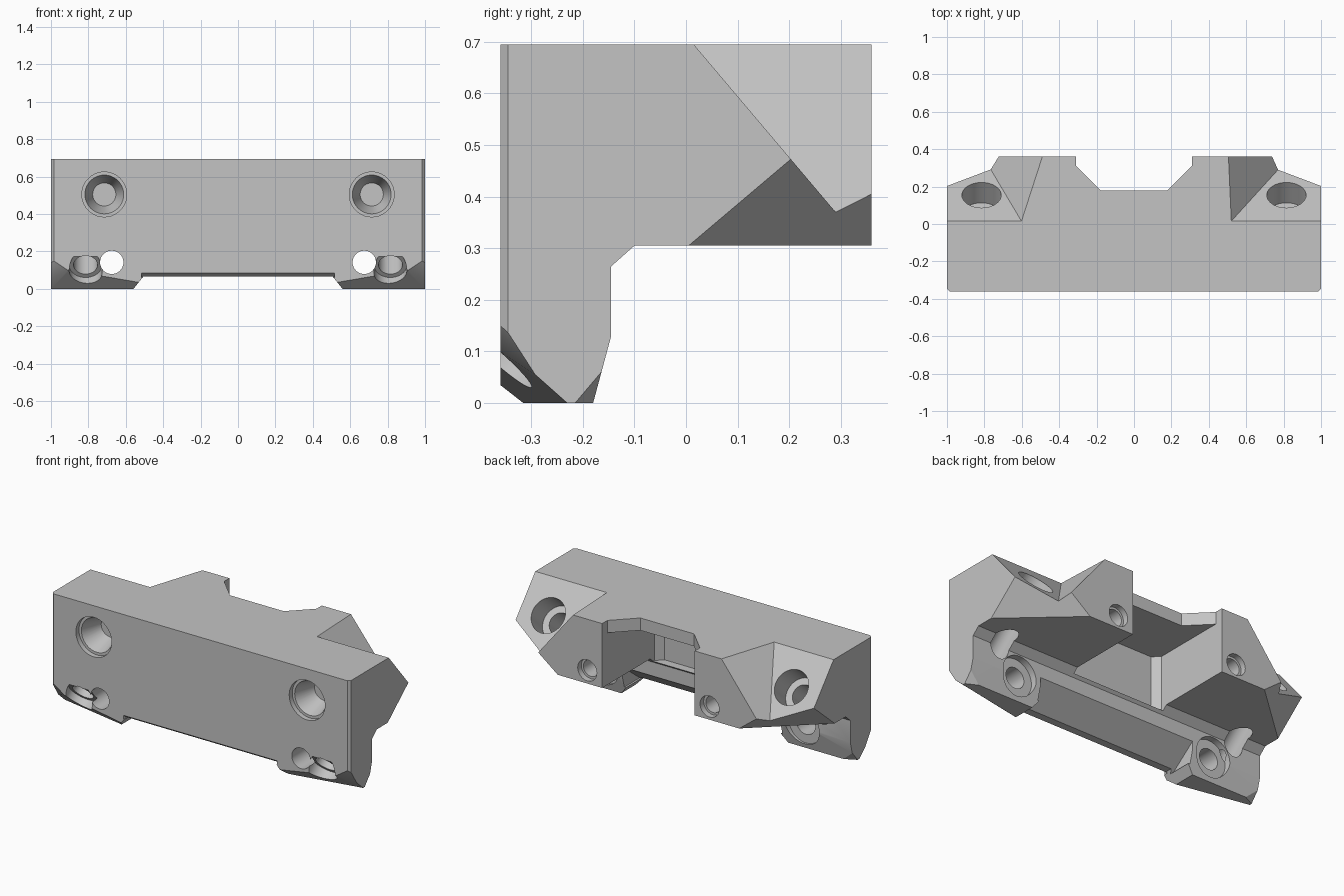
import bpy, bmesh, math
from mathutils import Vector, Matrix

if "Cube" in bpy.data.objects:
    bpy.data.objects.remove(bpy.data.objects["Cube"])

grey = bpy.data.materials.new("plain_grey")
grey.use_nodes = True
colour = (0.55, 0.55, 0.55, 1)
grey.diffuse_color = colour
grey.node_tree.nodes["Principled BSDF"].inputs["Base Color"].default_value = colour


def finish(name, bm):
    bmesh.ops.recalc_face_normals(bm, faces=bm.faces[:])
    mesh = bpy.data.meshes.new(name)
    bm.to_mesh(mesh)
    bm.free()
    mesh.materials.append(grey)
    obj = bpy.data.objects.new(name, mesh)
    bpy.context.collection.objects.link(obj)
    return obj


def prism(name, points, axis, low, high):
    """Extrude a 2D profile along one axis."""
    bm = bmesh.new()

    def place(p, depth):
        co = list(p)
        co.insert("xyz".index(axis), depth)
        return bm.verts.new(co)
    face = bm.faces.new([place(p, low) for p in points])
    move = Vector([high - low if a == axis else 0 for a in "xyz"])
    new = bmesh.ops.extrude_face_region(bm, geom=[face])["geom"]
    bmesh.ops.translate(bm, vec=move, verts=[v for v in new if isinstance(v, bmesh.types.BMVert)])
    return finish(name, bm)


def wedge(name, low, high, planes, keep, side):
    """Box trimmed by planes (three points each), keeping the part around a point."""
    bm = bmesh.new()
    low, high = Vector(low), Vector(high)
    bmesh.ops.create_cube(bm, size=1, matrix=Matrix.Translation((low + high) / 2)
                          @ Matrix.Diagonal((*(high - low), 1)))
    for plane in planes:
        a, b, c = map(Vector, plane)
        n = (b - a).cross(c - a).normalized()
        if n.dot(Vector(keep) - a) > 0:
            n = -n
        cut = bmesh.ops.bisect_plane(bm, geom=bm.verts[:] + bm.edges[:] + bm.faces[:],
                                     plane_co=a, plane_no=n, clear_outer=True)["geom_cut"]
        bmesh.ops.edgeloop_fill(bm, edges=[e for e in cut if isinstance(e, bmesh.types.BMEdge)])
    bmesh.ops.scale(bm, vec=(side, 1, 1), verts=bm.verts[:])
    return finish(name, bm)


def bore(name, start, end, r1, r2=None):
    """Round cutter between two points."""
    start, end = Vector(start), Vector(end)
    d = end - start
    bm = bmesh.new()
    bmesh.ops.create_cone(bm, cap_ends=True, segments=40, radius1=r1,
                          radius2=r1 if r2 is None else r2, depth=d.length,
                          matrix=Matrix.Translation((start + end) / 2)
                          @ d.to_track_quat("Z", "Y").to_matrix().to_4x4())
    return finish(name, bm)


# L-shaped body
body = prism("bracket_body", [(-.36, 0), (-.18, 0), (-.145, .13), (-.145, .265), (-.1, .305),
                              (.36, .305), (.36, .695), (-.36, .695)], "x", -1, 1)


def carve(cutter):
    mod = body.modifiers.new("cut", "BOOLEAN")
    mod.operation = "DIFFERENCE"
    mod.solver = "EXACT"
    mod.object = cutter
    bpy.context.view_layer.objects.active = body
    bpy.ops.object.modifier_apply(modifier=mod.name)
    bpy.data.objects.remove(cutter)


# Rear notch, hollow below the top plate, and raised lower edge
carve(prism("rear_notch", [(-.31, .4), (-.31, .31), (-.18, .18), (.18, .18), (.31, .31), (.31, .4)],
            "z", .5, .8))
carve(prism("rear_hollow", [(-.31, .4), (-.31, -.14), (-.27, -.18), (.27, -.18), (.31, -.14), (.31, .4)],
            "z", .28, .62))
carve(prism("lower_gap", [(-.575, -.02), (-.505, .067), (.505, .067), (.575, -.02)], "y", -.5, 0))
carve(prism("lip_chamfer", [(-.38, .1), (-.33, .06), (-.38, .06)], "x", -.515, .515))
carve(prism("lip_slope", [(-.315, .05), (-.1, .215), (-.1, .05)], "x", -.53, .53))

axis = Vector((0, .763, .646))
pocket_slope = [(1, .015, .695), (.8, .015, .695), (1, .29, .37)]
pocket_wall = {1: [(.52, .02, .695), (.505, .36, .695), (.77, .29, .37)],
               -1: [(.6, .02, .695), (.49, .36, .695), (.765, .29, .37)]}

for s in (1, -1):
    # Sloped screw pocket and slanted underside
    carve(wedge("pocket", (.3, -.1, .2), (1.2, .5, .9), [pocket_slope, pocket_wall[s]],
                (1.1, .45, .85), s))
    carve(wedge("underside", (.4, -.09, .2), (1.2, .5, .6),
                [[(1, .005, .305), (1, .2, .47), (.77, .29, .37)]], (1.1, .4, .25), s))

    # Foot chamfers and bevelled front corner
    carve(wedge("foot_front", (.45, -.5, -.2), (1.2, -.1, .3),
                [[(.56, -.36, .04), (.91, -.36, .1), (.56, -.315, 0)]], (.8, -.45, -.15), s))
    carve(wedge("foot_corner", (.8, -.5, -.2), (1.2, -.1, .3),
                [[(.91, -.36, .1), (.97, -.36, .14), (1, -.305, .075)]], (1.1, -.45, -.15), s))
    carve(wedge("foot_back", (.8, -.3, -.2), (1.2, -.1, .2),
                [[(1, -.16, .065), (1, -.215, 0), (.93, -.18, 0)]], (1.15, -.15, -.15), s))
    carve(wedge("front_edge", (.9, -.5, -.2), (1.2, -.2, .9),
                [[(1, -.345, 0), (.985, -.36, 0), (1, -.345, 1)]], (1.1, -.45, .3), s))

    # Angled screw hole with recesses at both ends
    seat = Vector((s * .815, .16, .535))
    carve(bore("screw_head", seat + axis * .3, seat - axis * .15, .105))
    carve(bore("screw_shaft", seat, seat - axis * .95, .064))
    carve(bore("screw_exit", seat - axis * .63, seat - axis * .95, .088))

    # Straight hole through the foot with a shallow rear recess
    x = s * .675
    carve(bore("foot_hole", (x, -.5, .142), (x, 0, .142), .0625))
    carve(bore("foot_recess", (x, -.185, .142), (x, -.11, .142), .115))

    # Tapered front recess
    x = s * .715
    carve(bore("front_recess", (x, -.4, .505), (x, -.33, .505), .12))
    carve(bore("front_taper", (x, -.34, .505), (x, -.2, .505), .107, .062))

    # Blind rear hole with a wider mouth
    x = s * .41
    carve(bore("rear_hole", (x, .45, .385), (x, .2, .385), .05))
    carve(bore("rear_mouth", (x, .45, .385), (x, .325, .385), .064))

# Smooth bores, sharp edges
for o in bpy.context.selected_objects:
    o.select_set(False)
body.select_set(True)
bpy.context.view_layer.objects.active = body
bpy.ops.object.shade_smooth_by_angle(angle=math.radians(20))
